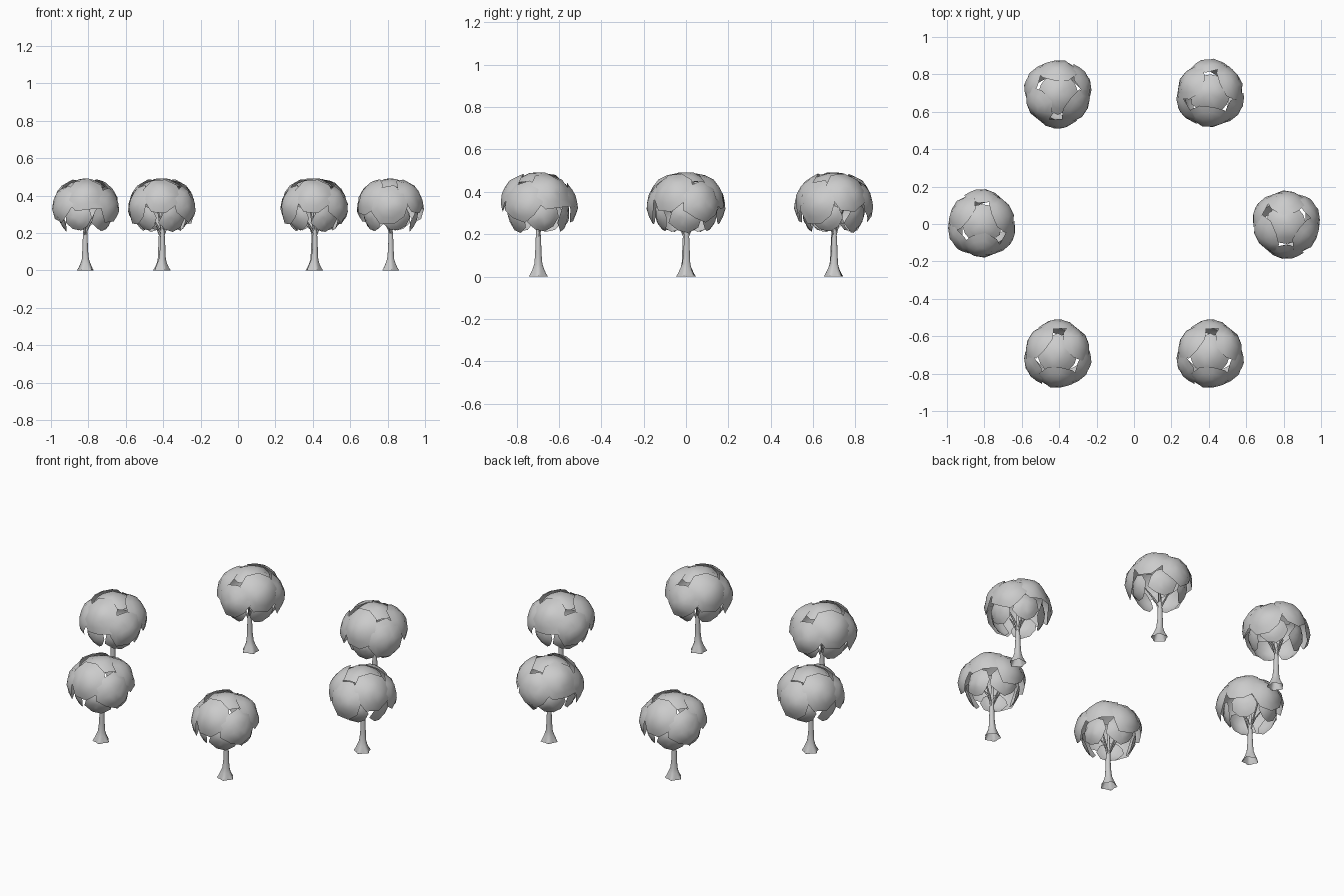
import bpy, bmesh, math, random
from mathutils import Vector

if "Cube" in bpy.data.objects:
    bpy.data.objects.remove(bpy.data.objects["Cube"])

random.seed(7)


def add_cap(bm, centre, azim, elev, offset, radius, spread, sides=9, rings=3):
    """Open, curved leaf shell facing (azim, elev) with an uneven rim."""
    a, e = math.radians(azim), math.radians(elev)
    d = Vector((math.cos(e) * math.cos(a), math.cos(e) * math.sin(a), math.sin(e)))
    u = Vector((-math.sin(a), math.cos(a), 0))
    v = d.cross(u)
    c = Vector(centre) + d * offset
    pole = bm.verts.new(c + d * radius)
    rim = [math.radians(spread) * random.uniform(0.85, 1.15) for _ in range(sides)]
    prev = None
    for r in range(1, rings + 1):
        ring = []
        for i in range(sides):
            t = rim[i] * r / rings
            p = 2 * math.pi * i / sides
            k = radius * random.uniform(0.98, 1.03)
            ring.append(bm.verts.new(
                c + (d * math.cos(t) + (u * math.cos(p) + v * math.sin(p)) * math.sin(t)) * k))
        for i in range(sides):
            j = (i + 1) % sides
            if prev:
                bm.faces.new((prev[i], ring[i], ring[j], prev[j]))
            else:
                bm.faces.new((pole, ring[i], ring[j]))
        prev = ring


def add_tube(bm, path, radii, sides=8, lobes=0.0):
    """Tapered tube along a path; lobes give the first rings a rooted outline."""
    prev = None
    for n, (pt, rad) in enumerate(zip(path, radii)):
        ring = []
        for i in range(sides):
            p = 2 * math.pi * i / sides
            k = rad * (1 + lobes / (n + 1) * math.cos(5 * p))
            ring.append(bm.verts.new(Vector(pt) + Vector((math.cos(p), math.sin(p), 0)) * k))
        if prev:
            for i in range(sides):
                j = (i + 1) % sides
                bm.faces.new((prev[i], prev[j], ring[j], ring[i]))
        prev = ring
    bm.faces.new(prev)


def to_mesh(bm, name, normals=False):
    if normals:
        bmesh.ops.recalc_face_normals(bm, faces=bm.faces)
    for f in bm.faces:
        f.smooth = True
    me = bpy.data.meshes.new(name)
    bm.to_mesh(me)
    bm.free()
    me.set_sharp_from_angle(angle=math.radians(40))
    return me


# Canopy: crown cap, drooping outer shells, smaller inner shells below
bm = bmesh.new()
add_cap(bm, (0, 0, 0.33), 0, 90, 0.01, 0.152, 50)
for i in range(6):
    add_cap(bm, (0, 0, 0.325), -90 + 60 * i, 32 if i % 2 == 0 else 10,
            0.042, 0.143, 47 if i % 2 == 0 else 45)
for i in range(5):
    add_cap(bm, (0, 0, 0.31), -62 + 72 * i, -14, 0.025, 0.122, 39)
canopy_mesh = to_mesh(bm, "canopy")

# Trunk with flared roots and branches
bm = bmesh.new()
add_tube(bm,
         [(0, 0, 0), (0, 0, 0.012), (0, 0, 0.035), (0.002, 0, 0.06), (0.004, 0, 0.11),
          (0.004, 0, 0.17), (0.003, 0, 0.22), (0, 0, 0.33)],
         [0.042, 0.037, 0.027, 0.019, 0.015, 0.013, 0.01, 0.005], sides=20, lobes=0.14)
for ang, start, reach, top in ((20, 0.18, 0.08, 0.33), (110, 0.2, 0.07, 0.34),
                               (200, 0.19, 0.085, 0.32), (290, 0.21, 0.07, 0.33)):
    c, s = math.cos(math.radians(ang)), math.sin(math.radians(ang))
    add_tube(bm,
             [(0.004, 0, start),
              (0.4 * reach * c, 0.4 * reach * s, start + 0.06),
              (reach * c, reach * s, top)],
             [0.008, 0.006, 0.003], sides=6)
trunk_mesh = to_mesh(bm, "trunk", True)

# Six trees in a hexagon, each turned
for i, turn in enumerate((60, 120, 180, 240, 0, 0)):
    a = math.radians(60 * i)
    loc = (0.815 * math.cos(a), 0.805 * math.sin(a), 0)
    for name, me in (("canopy", canopy_mesh), ("trunk", trunk_mesh)):
        ob = bpy.data.objects.new(f"tree_{name}_{i + 1}", me)
        ob.location = loc
        ob.rotation_euler = (0, 0, math.radians(turn))
        bpy.context.collection.objects.link(ob)
